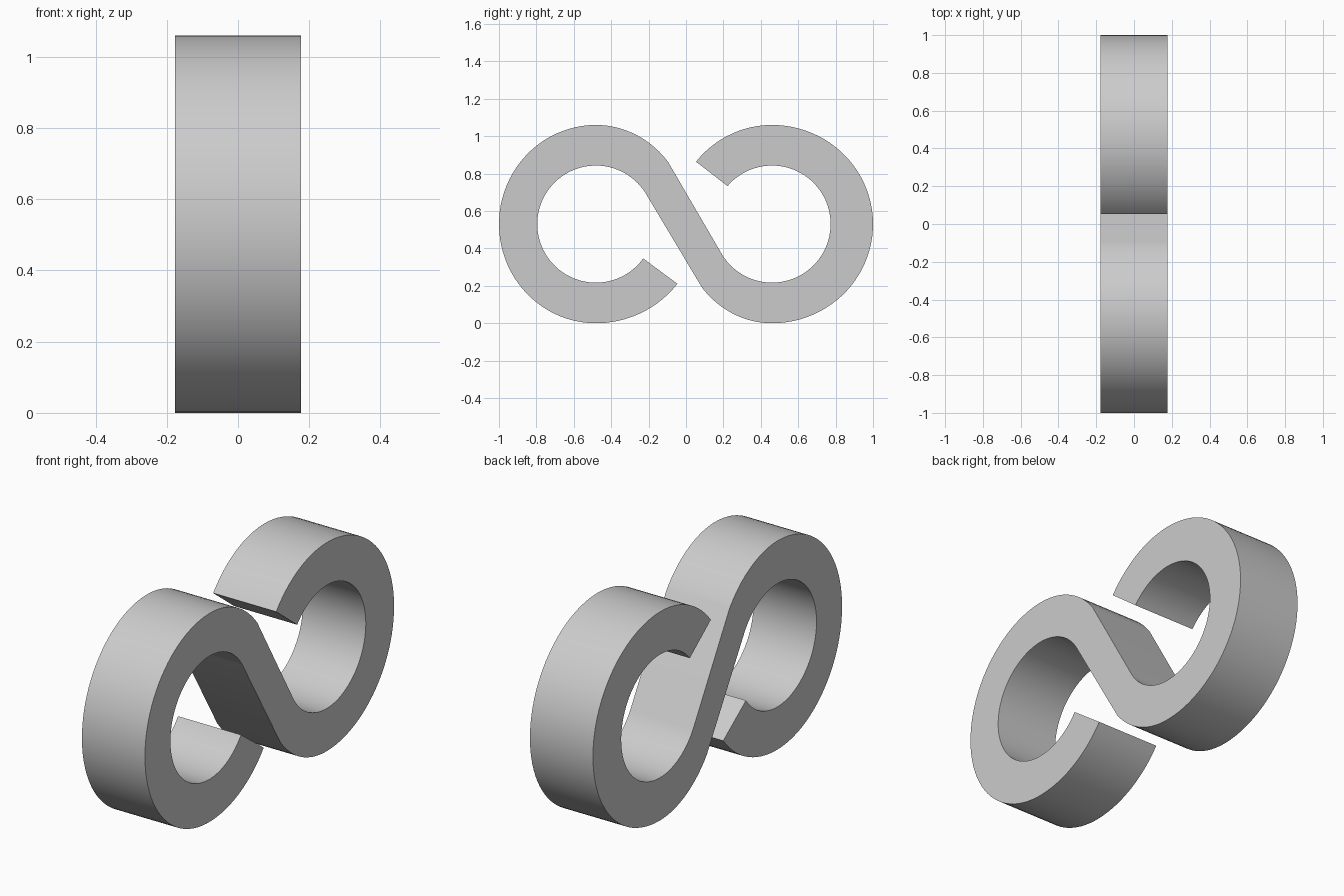
import bpy, bmesh
from math import sin, cos, radians

cube = bpy.data.objects.get("Cube")
if cube:
    bpy.data.objects.remove(cube)

MID_Z = 0.53
HALF_WIDTH = 0.177
INNER = 0.313


def arc(cy, a0, a1, radii, rz, steps=72):
    """Arc in the y-z plane; radii gives the y radius in each quadrant."""
    points = []
    for i in range(steps + 1):
        a = a0 + (a1 - a0) * i / steps
        ry = radii[int((a % 360) // 90)]
        points.append((cy + ry * cos(radians(a)), MID_Z + rz * sin(radians(a))))
    return points


# Outline of the open figure: outer left loop, bar, inner right loop, and back
LEFT, RIGHT = -0.482, 0.46
left_radii = (0.496, 0.518, 0.518, 0.546)
right_radii = (0.54, 0.523, 0.488, 0.54)
inner_radii = (INNER,) * 4
outline = (
    arc(LEFT, -37, -321, left_radii, 0.53)
    + arc(RIGHT, 212, 499.5, inner_radii, INNER)
    + arc(RIGHT, 501, 220, right_radii, 0.53)
    + arc(LEFT, -328, -36, inner_radii, INNER)
)

# Extrude the outline across the width
bm = bmesh.new()
face = bm.faces.new([bm.verts.new((-HALF_WIDTH, y, z)) for y, z in outline])
side = bmesh.ops.extrude_face_region(bm, geom=[face])["geom"]
bmesh.ops.translate(bm, vec=(2 * HALF_WIDTH, 0, 0),
                    verts=[v for v in side if isinstance(v, bmesh.types.BMVert)])
bmesh.ops.recalc_face_normals(bm, faces=bm.faces)
mesh = bpy.data.meshes.new("double_loop_hook")
bm.to_mesh(mesh)
bm.free()

# Plain grey material
grey = bpy.data.materials.new("light_grey")
grey.use_nodes = True
colour = (0.6, 0.6, 0.6, 1)
grey.diffuse_color = colour
grey.node_tree.nodes["Principled BSDF"].inputs["Base Color"].default_value = colour
mesh.materials.append(grey)

hook = bpy.data.objects.new("double_loop_hook", mesh)
bpy.context.collection.objects.link(hook)
bpy.ops.object.select_all(action="DESELECT")
hook.select_set(True)
bpy.context.view_layer.objects.active = hook
bpy.ops.object.shade_smooth_by_angle(angle=radians(30))
